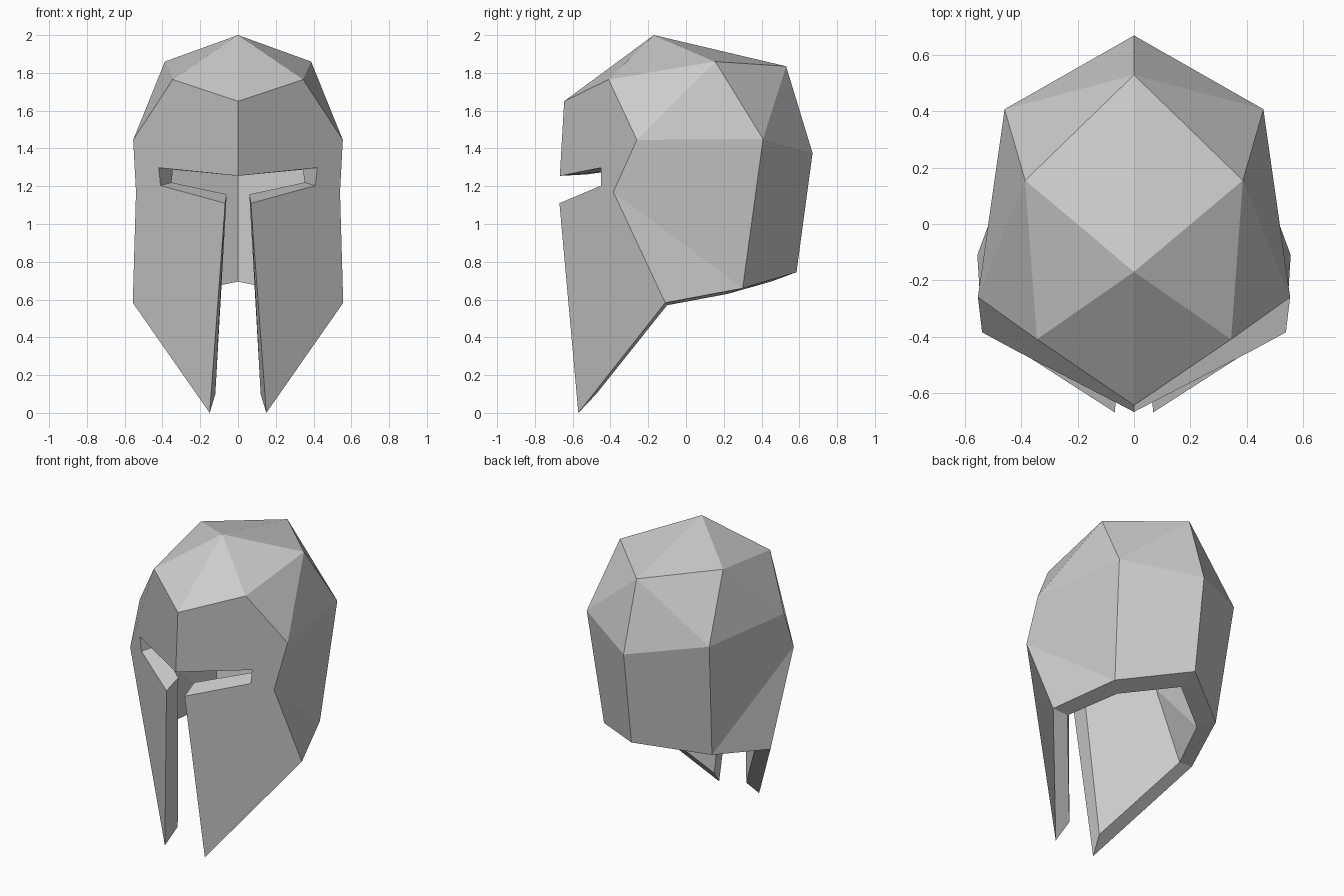
import bpy, bmesh
from mathutils import Vector

if "Cube" in bpy.data.objects:
    bpy.data.objects.remove(bpy.data.objects["Cube"])

# Outer shell points for the right half
outer = {
    "crown": (0, -.17, 2.0), "back_top": (0, .53, 1.835), "back": (0, .67, 1.375),
    "nape": (0, .585, .745), "brow": (0, -.645, 1.65), "bridge": (0, -.668, 1.255),
    "top_side": (.387, .155, 1.86), "temple": (.345, -.41, 1.765),
    "side": (.555, -.26, 1.445), "side_back": (.46, .408, 1.45),
    "cheek_side": (.54, -.385, 1.17), "jaw": (.557, -.11, .583),
    "nape_side": (.405, .3, .66), "tip": (.15, -.57, 0),
    "eye_up": (.42, -.45, 1.298), "eye_low": (.41, -.45, 1.203), "cheek": (.068, -.67, 1.11),
}
# Inner lining: shrunken shell, with the rim placed by hand
centre = Vector((0, -.05, 1.2))
inner = {k: centre + (Vector(p) - centre) * .8 for k, p in outer.items()}
inner.update({
    "crown": (0, -.15, 1.86), "bridge": (0, -.53, 1.262), "eye_up": (.345, -.34, 1.288),
    "eye_low": (.352, -.335, 1.22), "cheek": (.06, -.555, 1.157), "tip": (.12, -.475, .1),
    "jaw": (.45, -.1, .57), "nape_side": (.32, .22, .63), "nape": (0, .45, .695),
    "cheek_side": (.435, -.31, 1.18),
})
faces = [
    "crown temple brow", "crown top_side temple", "crown back_top top_side",
    "top_side back_top side_back", "back_top back side_back",
    "top_side side_back side", "top_side side temple",
    "side side_back nape_side cheek_side", "cheek_side nape_side jaw",
    "side_back back nape nape_side",
    # face plate with eye slit and cheek guard
    "brow temple side cheek_side jaw tip cheek eye_low eye_up bridge",
]
rim = "bridge eye_up eye_low cheek tip jaw nape_side nape".split()

bm = bmesh.new()
vo = {k: bm.verts.new(p) for k, p in outer.items()}
vi = {k: bm.verts.new(p) for k, p in inner.items()}
for f in faces:
    names = f.split()
    bm.faces.new([vo[n] for n in names])
    bm.faces.new([vi[n] for n in reversed(names)])
for a, b in zip(rim, rim[1:]):
    bm.faces.new([vo[a], vo[b], vi[b], vi[a]])

# Left half
bmesh.ops.mirror(bm, geom=bm.verts[:] + bm.edges[:] + bm.faces[:],
                 axis='X', merge_dist=.001)
bmesh.ops.recalc_face_normals(bm, faces=bm.faces)

mesh = bpy.data.meshes.new("helmet")
bm.to_mesh(mesh)
bm.free()
bpy.context.collection.objects.link(bpy.data.objects.new("helmet", mesh))
